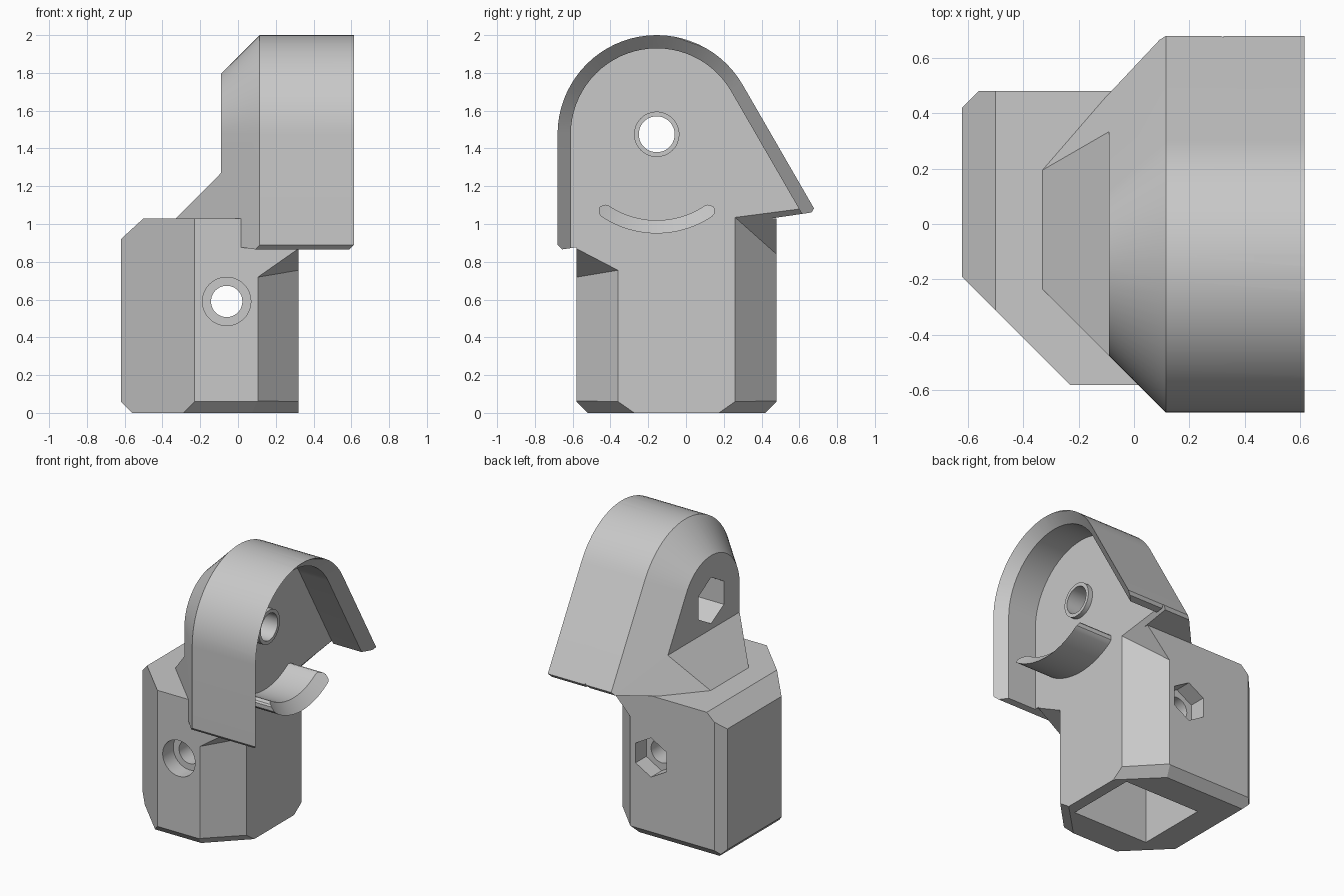
import bpy, bmesh
from math import sin, cos, pi, radians, sqrt
from mathutils import Vector

cube = bpy.data.objects.get("Cube")
if cube:
    bpy.data.objects.remove(cube, do_unlink=True)

grey = bpy.data.materials.new("light grey")
grey.use_nodes = True
colour = (0.58, 0.58, 0.58, 1)
grey.diffuse_color = colour
grey.node_tree.nodes["Principled BSDF"].inputs["Base Color"].default_value = colour


def solid(name, loops, planes=()):
    """Skin closed loops into a solid, then trim it with (point, outward normal) planes."""
    bm = bmesh.new()
    rings = [[bm.verts.new(p) for p in loop] for loop in loops]
    n = len(rings[0])
    for a, b in zip(rings, rings[1:]):
        for i in range(n):
            j = (i + 1) % n
            bm.faces.new((a[i], a[j], b[j], b[i]))
    bm.faces.new(rings[0])
    bm.faces.new(rings[-1])
    bmesh.ops.recalc_face_normals(bm, faces=bm.faces[:])
    for point, normal in planes:
        bmesh.ops.bisect_plane(bm, geom=bm.verts[:] + bm.edges[:] + bm.faces[:], dist=1e-5,
                               plane_co=point, plane_no=Vector(normal).normalized(),
                               clear_outer=True)
        bmesh.ops.holes_fill(bm, edges=[e for e in bm.edges if e.is_boundary])
    bmesh.ops.recalc_face_normals(bm, faces=bm.faces[:])
    mesh = bpy.data.meshes.new(name)
    bm.to_mesh(mesh)
    bm.free()
    mesh.materials.append(grey)
    obj = bpy.data.objects.new(name, mesh)
    bpy.context.collection.objects.link(obj)
    return obj


def rod(name, axis, centre, radius, lo, hi, sides=48):
    """Round or hexagonal bar along x or y, with a corner pointing up."""
    def ring(t):
        pts = []
        for k in range(sides):
            a = 2 * pi * k / sides
            u, v = centre[0] + radius * sin(a), centre[1] + radius * cos(a)
            pts.append((t, u, v) if axis == "x" else (u, t, v))
        return pts
    return solid(name, [ring(lo), ring(hi)])


def combine(target, tool, operation):
    mod = target.modifiers.new("combine", "BOOLEAN")
    mod.object, mod.operation, mod.solver = tool, operation, "EXACT"
    bpy.context.view_layer.objects.active = target
    bpy.ops.object.modifier_apply(modifier=mod.name)
    bpy.data.objects.remove(tool, do_unlink=True)


# Pivot centre and outer radius of the hood
CY, CZ, R = -0.155, 1.475, 0.525
FACE, RIM = 0.32, 0.615


def hood_loop(x, inset, floor):
    """Straight front, round top and a back wall sloping at 60 degrees."""
    r = R - inset
    pts = [(x, CY - r, floor)]
    for k in range(31):
        a = radians(180 - 5 * k)
        pts.append((x, CY + r * cos(a), CZ + r * sin(a)))
    pts.append((x, CY + (r - (floor - CZ) * 0.5) / cos(pi / 6), floor))
    return pts


# Hood: tapered towards -x, with a tilted underside and trimmed lower corners
hood = solid("hood", [hood_loop(-0.33, 0.445, 0.8), hood_loop(0.115, 0, 0.8), hood_loop(RIM, 0, 0.8)],
             [((0, -0.66, 0.865), (0, 0.148, -1)),
              ((0, -0.68, 0.89), (0, -1, -1)),
              ((0, 0.68, 1.085), (0, 0.83, -0.55))])
combine(hood, solid("hood_hollow", [hood_loop(FACE, 0.07, 0.6), hood_loop(RIM - 0.07, 0.07, 0.6),
                                    hood_loop(RIM + 0.02, -0.02, 0.6)]), "DIFFERENCE")
step = [(-0.09, 1.27), (-0.6, 0.76), (-0.6, 2.2), (-0.09, 2.2)]
combine(hood, solid("step_cut", [[(x, y, z) for x, z in step] for y in (-1, 1)]), "DIFFERENCE")

# Base block with chamfered edges
foot = [(-0.62, 0.42), (-0.56, 0.48), (FACE, 0.48), (FACE, -0.58), (-0.23, -0.58), (-0.62, -0.19)]
c = 0.06
body = solid("bracket_body", [[(x, y, z) for x, y in foot] for z in (0, 1.03)],
             [((-0.62, 0, 0.92), (-0.11, 0, 0.12)),
              ((-0.62, 0, c), (-1, 0, -1)),
              ((0, -0.58, c), (0, -1, -1)),
              ((0, 0.48, c), (0, 1, -1)),
              ((FACE, -0.36, c), (0.7, -0.7, -1)),
              ((FACE, 0.26, c), (0.7, 0.7, -1))])
combine(body, hood, "UNION")


# Corner cuts on the open side, each ending in a sloping top
def corner_cut(name, corners, start_y, height, slope_x, slope_y):
    top = [(x, y, height + slope_x * (x - FACE) + slope_y * (y - start_y)) for x, y in corners]
    return solid(name, [[(x, y, -0.1) for x, y in corners], top])


e = FACE + 0.002
combine(body, corner_cut("front_corner", [(e, -0.358), (0.09, -0.595), (e, -0.595)],
                         -0.36, 0.755, 0.7, -0.52), "DIFFERENCE")
combine(body, corner_cut("back_corner", [(e, 0.258), (e, 0.72), (0.09, 0.72), (0.09, 0.495)],
                         0.26, 1.035, 1.04, 0.13), "DIFFERENCE")

# Rectangular socket in the underside
socket = [(-0.36, -0.31), (0.24, -0.31), (0.24, 0.21), (-0.36, 0.21)]
combine(body, solid("socket", [[(x, y, z) for x, y in socket] for z in (-0.1, 0.85)]), "DIFFERENCE")

# Clamp bolt: bore, round head seat in front, hexagonal nut seat behind
bolt = (-0.06, 0.59)
combine(body, rod("bolt_bore", "y", bolt, 0.083, -0.8, 0.8), "DIFFERENCE")
combine(body, rod("bolt_head_seat", "y", bolt, 0.128, -0.8, -0.46), "DIFFERENCE")
combine(body, rod("bolt_nut_seat", "y", bolt, 0.14, 0.36, 0.8, 6), "DIFFERENCE")

# Pivot: raised ring, bore and hexagonal nut seat
pivot = (CY, CZ)
combine(body, rod("pivot_ring", "x", pivot, 0.12, 0.2, 0.355), "UNION")
combine(body, rod("pivot_bore", "x", pivot, 0.095, -0.5, 0.8), "DIFFERENCE")
combine(body, rod("pivot_nut_seat", "x", pivot, 0.165, -0.5, 0.11, 6), "DIFFERENCE")

# Curved lip below the pivot, bevelled on its inner side with rounded ends
loops = []
for k in range(-19, 20):
    deg = 2 * k
    over = max(0, abs(deg) - 33.5) / 4.6
    half = 0.035 * sqrt(1 - over * over)
    a = radians(deg)
    section = [(0.3, -half), (0.3, half), (RIM - 0.035 + half, half), (RIM - 0.035 - half, -half)]
    loops.append([(x, CY + (R - 0.035 + d) * sin(a), CZ - (R - 0.035 + d) * cos(a)) for x, d in section])
combine(body, solid("curved_lip", loops), "UNION")

# Smooth curves, keep crisp edges
bpy.ops.object.select_all(action="DESELECT")
body.select_set(True)
bpy.context.view_layer.objects.active = body
bpy.ops.object.shade_smooth_by_angle(angle=radians(25))
